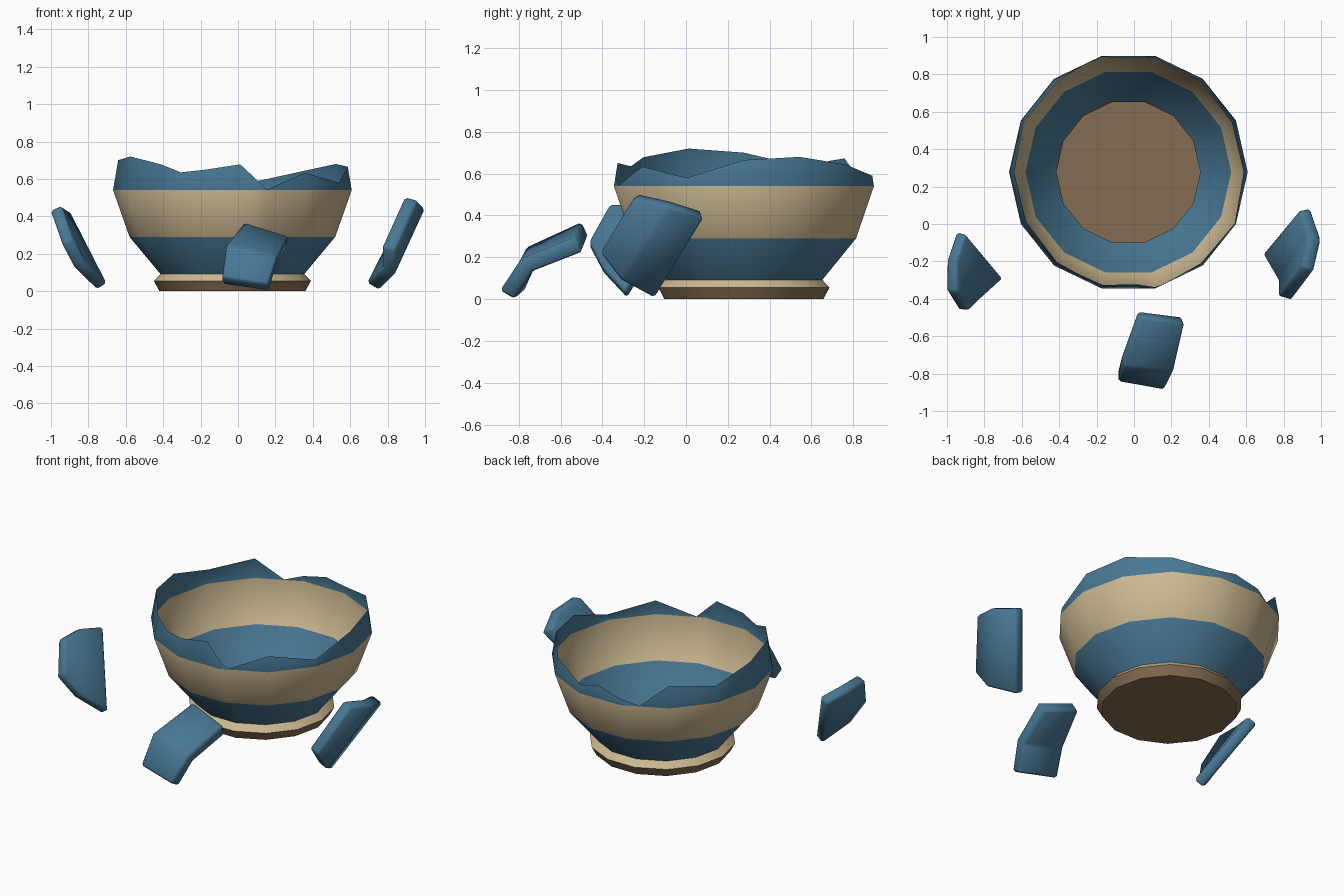
import bpy, bmesh, math
from mathutils import Vector

if "Cube" in bpy.data.objects:
    bpy.data.objects.remove(bpy.data.objects["Cube"])

def material(name, rgb):
    m = bpy.data.materials.new(name)
    m.diffuse_color = (*rgb, 1)
    m.use_nodes = True
    m.node_tree.nodes["Principled BSDF"].inputs["Base Color"].default_value = m.diffuse_color
    return m

BLUE = material("slate blue glaze", (0.065, 0.188, 0.30))
TAN = material("tan glaze", (0.61, 0.485, 0.285))
BROWN = material("brown clay", (0.24, 0.155, 0.085))

def finish(name, bm, mats):
    me = bpy.data.meshes.new(name)
    bm.to_mesh(me)
    bm.free()
    ob = bpy.data.objects.new(name, me)
    bpy.context.collection.objects.link(ob)
    for m in mats:
        me.materials.append(m)
    return ob

def smooth(ob, deg):
    bpy.ops.object.select_all(action='DESELECT')
    ob.select_set(True)
    bpy.context.view_layer.objects.active = ob
    bpy.ops.object.shade_smooth_by_angle(angle=math.radians(deg))

# Broken bowl: thin 14-sided shell with a jagged rim
CX, CY, SIDES = -0.03, 0.277, 14
STEP = 360 / SIDES
# jagged rim as (angle, height)
RIM = [(-180, .70), (-154, .72), (-129, .68), (-117, .635), (-103, .65),
       (-86, .678), (-73, .543), (-51, .635), (-27, .575), (0, .665),
       (26, .68), (51, .645), (75, .585), (88, .615), (103, .575),
       (113, .543), (127, .675), (154, .636), (180, .70)]
# wall profile as (radius, height)
PROFILE = [(.39, 0), (.42, .055), (.385, .092), (.55, .29), (.638, .54)]
BANDS = [2, 1, 0, 1, 0]   # colour of each band, bottom to top

def rim_height(a):
    for (a0, z0), (a1, z1) in zip(RIM, RIM[1:]):
        if a0 <= a <= a1:
            return z0 + (z1 - z0) * (a - a0) / (a1 - a0)
    return .70

def wall_point(a, r, z):
    d = (a + 180) % STEP - STEP / 2
    r *= math.cos(math.radians(STEP / 2)) / math.cos(math.radians(d))
    t = math.radians(a)
    return (CX + r * math.cos(t), CY + r * math.sin(t), z)

# one column per polygon corner plus the extra break points
angles = [-180 + STEP * k for k in range(SIDES)]
for a, _ in RIM:
    if min(abs(a - c) for c in angles + [180]) > 3:
        angles.append(a)
angles.sort()

bm = bmesh.new()
columns = []
for a in angles:
    h = rim_height(a)
    pts = PROFILE + [(.638 - .17 * (h - .54), h)]
    columns.append([bm.verts.new(wall_point(a, r, z)) for r, z in pts])
for i, c in enumerate(columns):
    n = columns[(i + 1) % len(columns)]
    for k, colour in enumerate(BANDS):
        f = bm.faces.new((c[k], n[k], n[k + 1], c[k + 1]))
        f.material_index = colour
base = bm.faces.new([c[0] for c in reversed(columns)])
base.material_index = 2
smooth(finish("broken_bowl", bm, [BLUE, TAN, BROWN]), 30)

# Shards: 2 x 3 outer surface points, thickened away from the outward side
def shard(name, rows, outward, thick):
    bm = bmesh.new()
    v = [[bm.verts.new(p) for p in row] for row in rows]
    for i in range(2):
        bm.faces.new((v[0][i], v[0][i + 1], v[1][i + 1], v[1][i]))
    bm.normal_update()
    if sum((f.normal for f in bm.faces), Vector()).dot(Vector(outward)) < 0:
        bmesh.ops.reverse_faces(bm, faces=bm.faces[:])
    ob = finish(name, bm, [BLUE])
    s = ob.modifiers.new("thickness", 'SOLIDIFY')
    s.thickness, s.offset = thick, -1
    b = ob.modifiers.new("worn_edges", 'BEVEL')
    b.width, b.segments = .012, 1
    smooth(ob, 35)

shard("front_shard",
      [[(-.085, -.845, .075), (-.06, -.76, .25), (.035, -.50, .37)],
       [(.16, -.89, .04), (.21, -.79, .19), (.27, -.53, .295)]],
      (0, -.7, .7), .08)
shard("right_shard",
      [[(.96, -.25, .485), (1.0, -.08, .44), (.945, .085, .385)],
       [(.84, -.41, .22), (.84, -.31, .09), (.75, -.15, .003)]],
      (1, -.3, -.3), .075)
shard("left_shard",
      [[(-1.0, -.36, .43), (-1.0, -.19, .425), (-.95, -.04, .39)],
       [(-.94, -.46, .25), (-.87, -.39, .12), (-.75, -.28, .003)]],
      (-1, -.3, -.3), .065)
